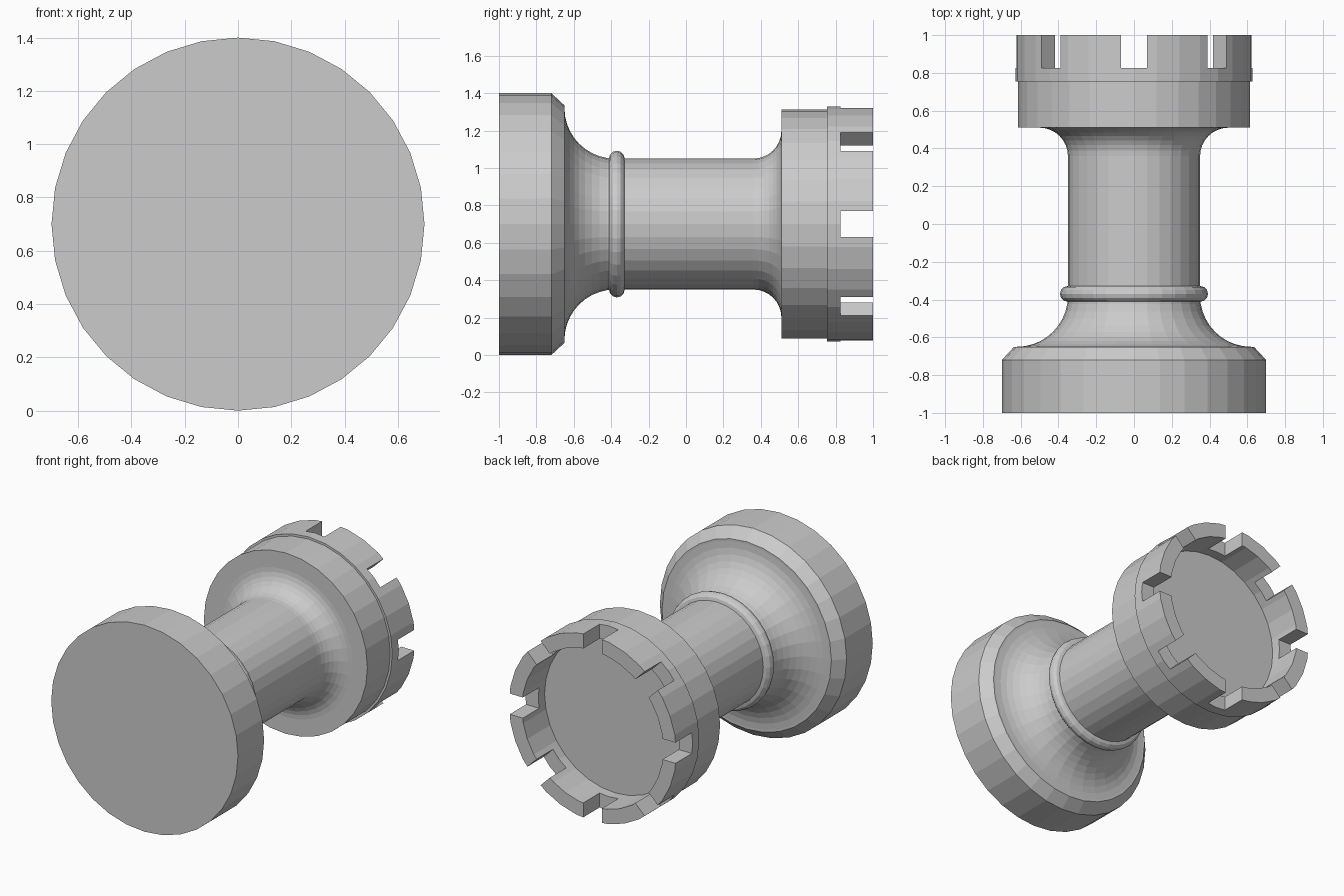
import bpy, bmesh
from math import sin, cos, pi
from mathutils import Matrix, Vector

if "Cube" in bpy.data.objects:
    bpy.data.objects.remove(bpy.data.objects["Cube"])

SIDES = 32
CENTRE_Z = 0.7   # the piece lies along y with its axis at this height


def lathe(name, profile, closed=False):
    """Revolve (radius, y) points about the y axis."""
    bm = bmesh.new()
    verts = [bm.verts.new((r, y, 0)) for r, y in profile]
    edges = [bm.edges.new(p) for p in zip(verts, verts[1:])]
    if closed:
        edges.append(bm.edges.new((verts[-1], verts[0])))
    bmesh.ops.spin(bm, geom=verts + edges, cent=(0, 0, 0), axis=(0, 1, 0),
                   angle=2 * pi, steps=SIDES, use_duplicate=False)
    bmesh.ops.remove_doubles(bm, verts=bm.verts, dist=1e-5)
    bmesh.ops.recalc_face_normals(bm, faces=bm.faces)
    return finish(name, bm)


def finish(name, bm):
    mesh = bpy.data.meshes.new(name)
    bm.to_mesh(mesh)
    bm.free()
    obj = bpy.data.objects.new(name, mesh)
    obj.location.z = CENTRE_Z
    bpy.context.collection.objects.link(obj)
    return obj


def arc(cr, cy, rad, a0, a1, n):
    return [(cr + rad * cos(a0 + (a1 - a0) * i / n),
             cy + rad * sin(a0 + (a1 - a0) * i / n)) for i in range(n + 1)]


# Body: chamfered base, flared foot, shaft, fillet and head
body = [(0, -1), (0.7, -1), (0.7, -0.72), (0.635, -0.65)]
body += arc(0.62, -0.38, 0.27, 1.5 * pi, pi, 10)
body += arc(0.50, 0.36, 0.15, pi, 0.5 * pi, 8)
body += [(0.613, 0.51), (0.613, 0.757), (0, 0.757)]
lathe("body", body)

# Rounded collar around the shaft
lathe("collar", arc(0.35, -0.37, 0.042, 0, 2 * pi * 11 / 12, 11), closed=True)

# Crown ring
crown = lathe("crown", [(0.53, 0.755), (0.628, 0.755), (0.628, 1), (0.53, 1)],
              closed=True)

# Eight notches cut out of the crown
bm = bmesh.new()
for i in range(8):
    m = (Matrix.Rotation(i * pi / 4, 4, 'Y') @ Matrix.Translation((0.6, 0.975, 0))
         @ Matrix.Diagonal((0.4, 0.3, 0.14, 1)))
    bmesh.ops.create_cube(bm, size=1, matrix=m)
cutter = finish("notch_cutter", bm)
cutter.hide_render = True
cut = crown.modifiers.new("notches", 'BOOLEAN')
cut.operation = 'DIFFERENCE'
cut.solver = 'EXACT'
cut.object = cutter
bpy.context.view_layer.objects.active = crown
bpy.ops.object.modifier_apply(modifier=cut.name)
bpy.data.objects.remove(cutter)
